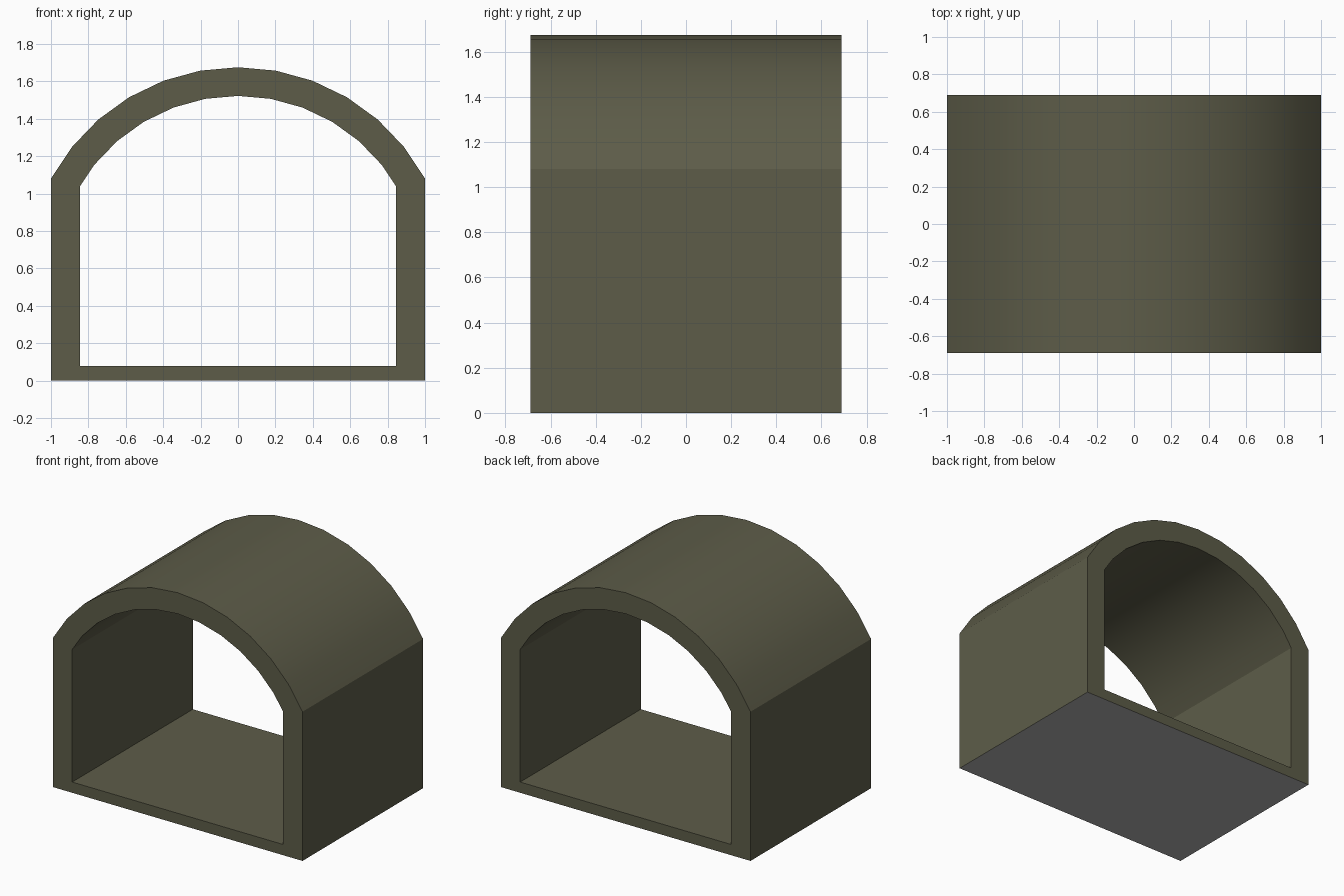
import bpy, bmesh, math

if "Cube" in bpy.data.objects:
    bpy.data.objects.remove(bpy.data.objects["Cube"])

HALF_DEPTH = 0.69
CENTRE_Z, R_OUT, R_IN = 0.537, 1.138, 0.985
HALF_ANGLE, STEPS = math.radians(61.5), 12


def material(name, rgb):
    m = bpy.data.materials.new(name)
    m.diffuse_color = (*rgb, 1)
    m.use_nodes = True
    m.node_tree.nodes["Principled BSDF"].inputs["Base Color"].default_value = m.diffuse_color
    return m


def arch_profile(radius, half_width, floor_z):
    """Closed loop: floor corners plus an arch clipped at the wall planes."""
    pts = []
    for i in range(STEPS + 1):
        a = -HALF_ANGLE + 2 * HALF_ANGLE * i / STEPS
        pts.append((radius * math.sin(a), CENTRE_Z + radius * math.cos(a)))
    # slide the end points along their chord to the wall plane
    for end, nxt in ((0, 1), (-1, -2)):
        (x0, z0), (x1, z1) = pts[end], pts[nxt]
        wall = math.copysign(half_width, x0)
        pts[end] = (wall, z1 + (z0 - z1) * (wall - x1) / (x0 - x1))
    return [(-half_width, floor_z)] + pts + [(half_width, floor_z)]


olive = material("olive", (0.11, 0.108, 0.066))
grey = material("underside grey", (0.44, 0.44, 0.44))

# Tunnel shell: outer and inner profiles joined as a thick ring
outer = arch_profile(R_OUT, 1.0, 0.0)
inner = arch_profile(R_IN, 0.845, 0.0775)
bm = bmesh.new()


def loop(profile, y):
    return [bm.verts.new((x, y, z)) for x, z in profile]


loops = [loop(outer, -HALF_DEPTH), loop(outer, HALF_DEPTH),
         loop(inner, HALF_DEPTH), loop(inner, -HALF_DEPTH)]
n = len(outer)
for k in range(4):
    a, b = loops[k], loops[(k + 1) % 4]
    for i in range(n):
        j = (i + 1) % n
        bm.faces.new((a[i], a[j], b[j], b[i]))
bmesh.ops.recalc_face_normals(bm, faces=bm.faces)

# Grey underside
for f in bm.faces:
    if f.normal.z < -0.9 and f.calc_center_median().z < 0.01:
        f.material_index = 1

mesh = bpy.data.meshes.new("arched_shell")
bm.to_mesh(mesh)
bm.free()
mesh.materials.append(olive)
mesh.materials.append(grey)
shell = bpy.data.objects.new("arched_shell", mesh)
bpy.context.collection.objects.link(shell)
bpy.context.view_layer.objects.active = shell
shell.select_set(True)
bpy.ops.object.shade_smooth_by_angle(angle=math.radians(25))
